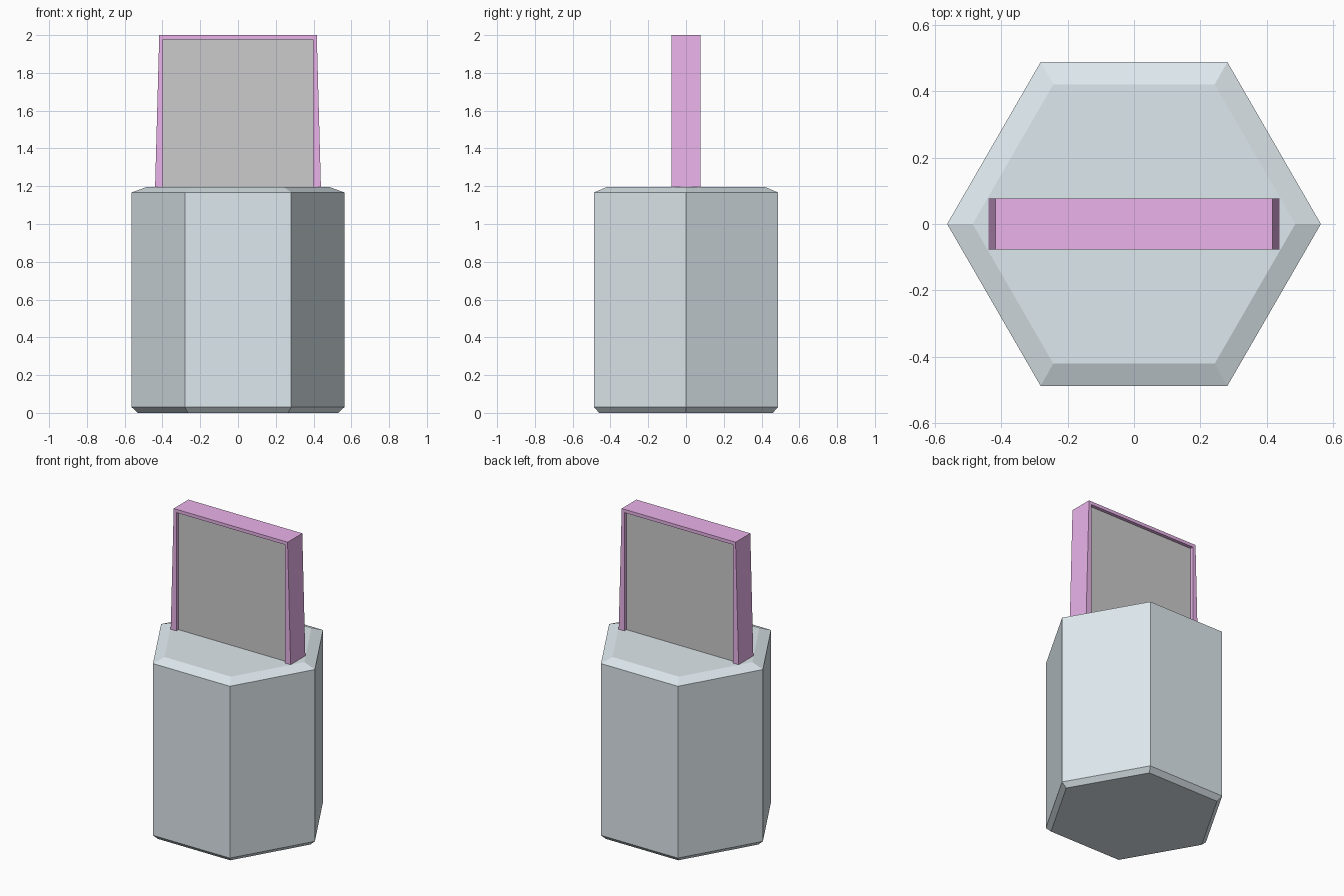
import bpy, bmesh, math

if "Cube" in bpy.data.objects:
    bpy.data.objects.remove(bpy.data.objects["Cube"])


def make_object(name, bm, color=None):
    bmesh.ops.recalc_face_normals(bm, faces=bm.faces)
    mesh = bpy.data.meshes.new(name)
    bm.to_mesh(mesh)
    bm.free()
    obj = bpy.data.objects.new(name, mesh)
    bpy.context.collection.objects.link(obj)
    if color:
        mat = bpy.data.materials.new(name + "_colour")
        mat.diffuse_color = (*color, 1)
        mat.use_nodes = True
        mat.node_tree.nodes["Principled BSDF"].inputs["Base Color"].default_value = mat.diffuse_color
        mesh.materials.append(mat)
    return obj


def stacked_rings(name, sides, levels, color):
    """Closed solid through regular polygons given as (radius, z)."""
    bm = bmesh.new()
    rings = [[bm.verts.new((r * math.cos(math.tau * i / sides),
                            r * math.sin(math.tau * i / sides), z))
              for i in range(sides)] for r, z in levels]
    for low, high in zip(rings, rings[1:]):
        for i in range(sides):
            j = (i + 1) % sides
            bm.faces.new((low[i], low[j], high[j], high[i]))
    bm.faces.new(rings[0][::-1])
    bm.faces.new(rings[-1])
    return make_object(name, bm, color)


def extruded_profile(name, outline, half_depth, color=None):
    """Closed solid from an (x, z) outline, centred on y = 0."""
    bm = bmesh.new()
    face = bm.faces.new([bm.verts.new((x, -half_depth, z)) for x, z in outline])
    new = bmesh.ops.extrude_face_region(bm, geom=[face])["geom"]
    bmesh.ops.translate(bm, vec=(0, 2 * half_depth, 0),
                        verts=[v for v in new if isinstance(v, bmesh.types.BMVert)])
    return make_object(name, bm, color)


def mirrored(half):
    return half + [(-x, z) for x, z in reversed(half)]


BASE_TOP = 1.195

# hexagonal body with chamfered rims
stacked_rings("hexagonal_body", 6,
              [(0.53, 0), (0.563, 0.03), (0.563, 1.167), (0.486, BASE_TOP)],
              (0.73, 0.81, 0.85))

# tapered three-sided frame standing on the body
extruded_profile("panel_frame",
                 mirrored([(0.397, 1.978), (0.397, BASE_TOP),
                           (0.439, BASE_TOP), (0.417, 2.0)]),
                 0.077, (0.82, 0.45, 0.82))

# grey panel recessed inside the frame
extruded_profile("inner_panel",
                 mirrored([(0.397, BASE_TOP), (0.397, 1.978)]), 0.055)
